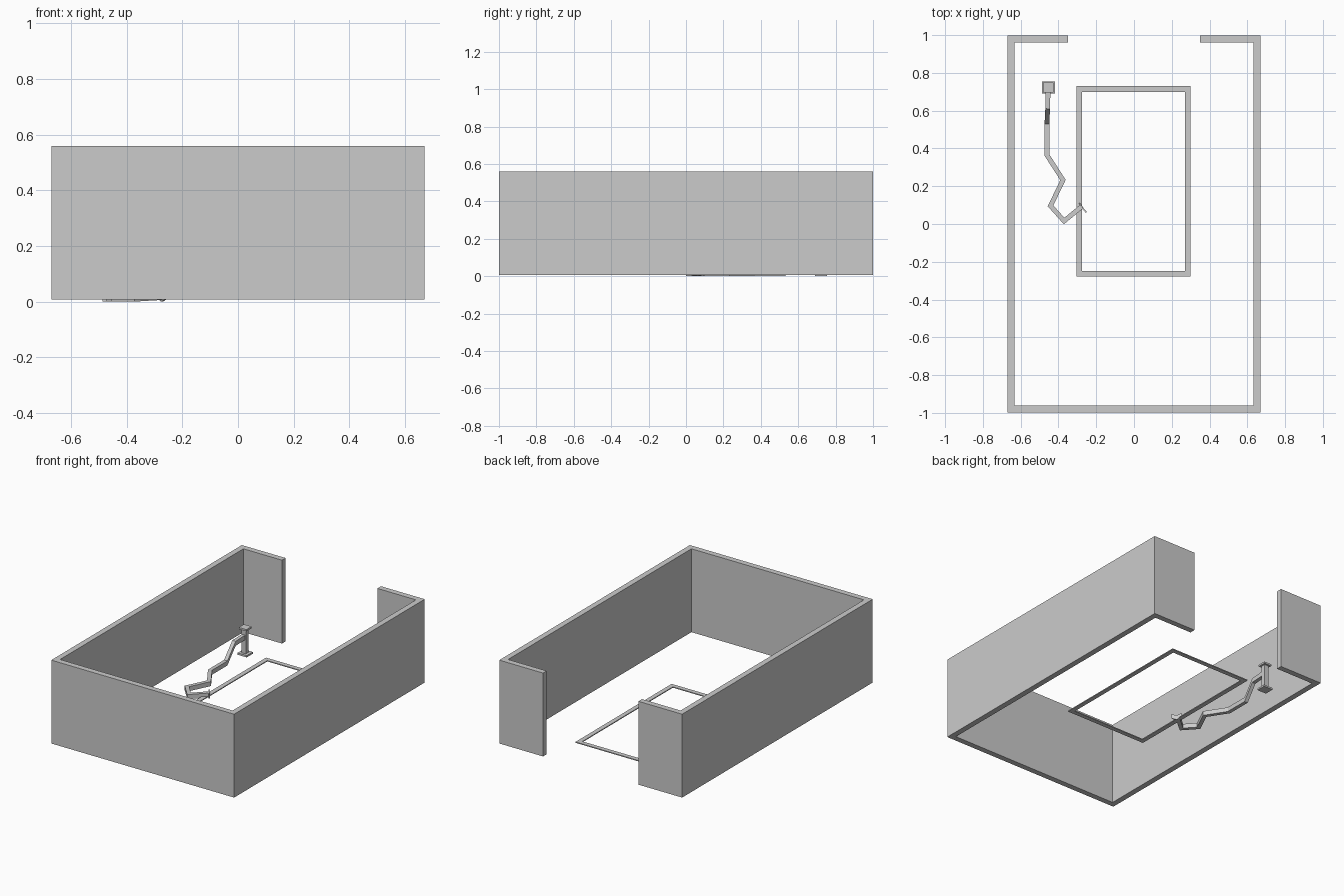
import bpy, bmesh
from mathutils import Vector

if "Cube" in bpy.data.objects:
    bpy.data.objects.remove(bpy.data.objects["Cube"])


def finish(name, bm):
    bmesh.ops.recalc_face_normals(bm, faces=bm.faces)
    me = bpy.data.meshes.new(name)
    bm.to_mesh(me)
    bm.free()
    ob = bpy.data.objects.new(name, me)
    bpy.context.collection.objects.link(ob)
    return ob


def sweep(name, pts, width, height, closed=False):
    """Mitred rectangular strip following a path of (x, y, bottom z)."""
    bm = bmesh.new()
    n = len(pts)
    rings = []
    for i, p in enumerate(pts):
        p = Vector(p)
        dirs = []
        if closed or i > 0:
            dirs.append((p - Vector(pts[i - 1])).xy.normalized())
        if closed or i < n - 1:
            dirs.append((Vector(pts[(i + 1) % n]) - p).xy.normalized())
        norms = [Vector((-d.y, d.x)) for d in dirs]
        m = sum(norms, Vector((0, 0))).normalized()
        m *= width / 2 / m.dot(norms[0])
        side = Vector((m.x, m.y, 0))
        up = Vector((0, 0, height))
        rings.append([bm.verts.new(v) for v in
                      (p - side, p + side, p + side + up, p - side + up)])
    for i in range(n if closed else n - 1):
        a, b = rings[i], rings[(i + 1) % n]
        for k in range(4):
            j = (k + 1) % 4
            bm.faces.new((a[k], a[j], b[j], b[k]))
    if not closed:
        bm.faces.new(rings[0])
        bm.faces.new(rings[-1])
    return finish(name, bm)


def box(name, center, size):
    bm = bmesh.new()
    bmesh.ops.create_cube(bm, size=1)
    for v in bm.verts:
        v.co = Vector(center) + Vector(a * b for a, b in zip(v.co, size))
    return finish(name, bm)


# Enclosing wall with the gap at the back
sweep("perimeter_wall",
      [(-0.35, 0.98, 0.007), (-0.652, 0.98, 0.007), (-0.652, -0.98, 0.007),
       (0.652, -0.98, 0.007), (0.652, 0.98, 0.007), (0.35, 0.98, 0.007)],
      0.038, 0.553)

# Flat rectangular rim on the floor
sweep("pool_rim", [(-0.29, -0.263, 0.008), (0.285, -0.263, 0.008),
                   (0.285, 0.715, 0.008), (-0.29, 0.715, 0.008)],
      0.03, 0.006, closed=True)

# Tower: base, column, platform
TX, TY = -0.453, 0.722
box("tower_base", (TX, TY, 0.006), (0.068, 0.064, 0.012))
box("tower_column", (TX, TY, 0.09), (0.03, 0.03, 0.16))
box("tower_platform", (TX, TY, 0.175), (0.056, 0.054, 0.012))

# Zigzag slide descending from the tower
sweep("slide", [(-0.455, 0.71, 0.105), (-0.457, 0.61, 0.1), (-0.461, 0.53, 0.0),
                (-0.461, 0.365, 0.0), (-0.376, 0.233, 0.0), (-0.442, 0.096, 0.0),
                (-0.37, 0.016, 0.0), (-0.28, 0.09, 0.006)], 0.025, 0.03)

# Flared mouth across the slide end
sweep("slide_mouth", [(-0.29, 0.112, 0.012), (-0.273, 0.086, 0.0),
                      (-0.253, 0.062, 0.012)], 0.008, 0.03)
